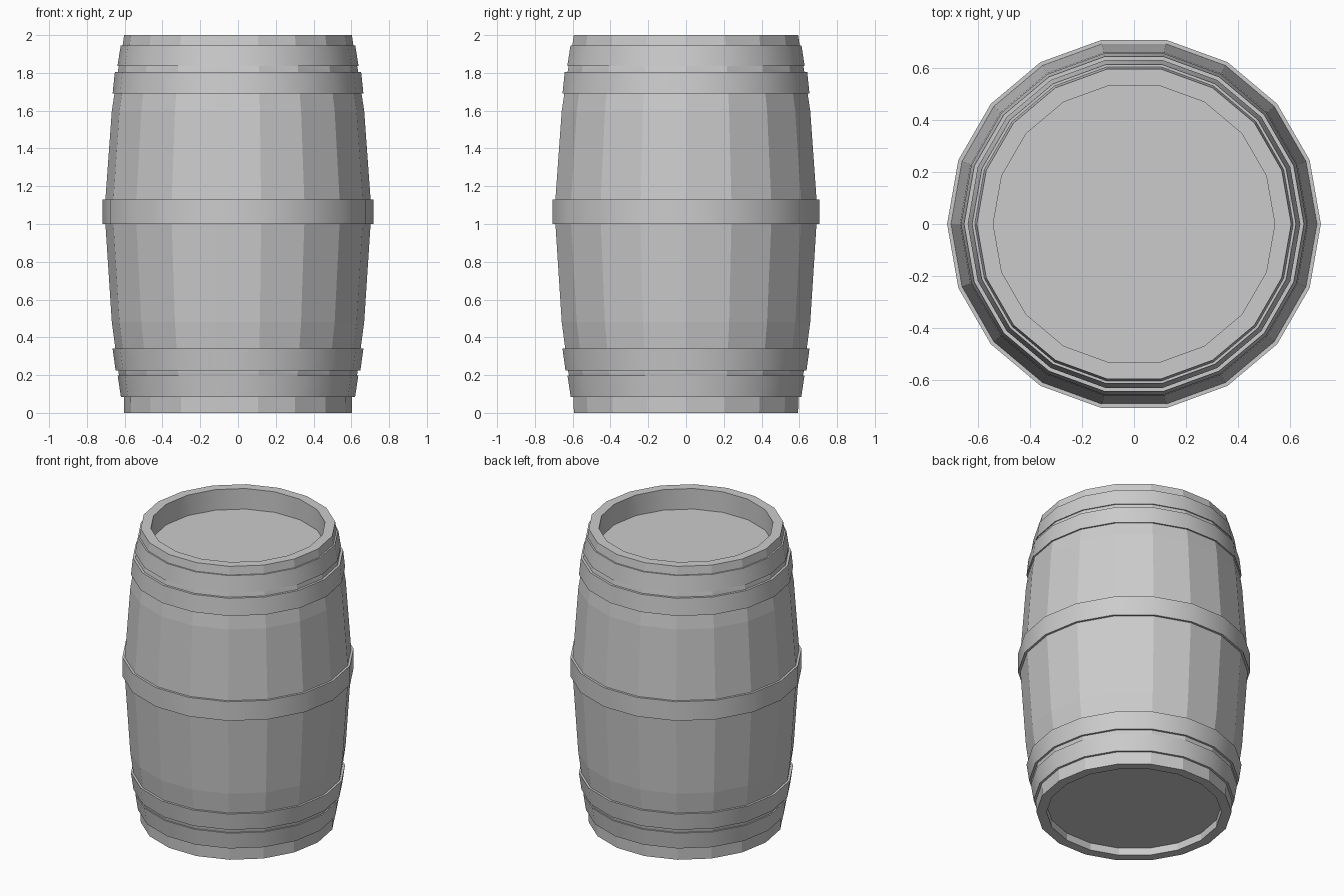
import bpy, math

if "Cube" in bpy.data.objects:
    bpy.data.objects.remove(bpy.data.objects["Cube"])

SIDES = 18

gray = bpy.data.materials.new("plain gray")
gray.use_nodes = True
gray.diffuse_color = (0.6, 0.6, 0.6, 1)
gray.node_tree.nodes["Principled BSDF"].inputs["Base Color"].default_value = (0.6, 0.6, 0.6, 1)


def lathe(name, profile, smooth=False, closed=False, cap_ends=False):
    """Spin (radius, height) points around z; profile runs upward on the outside."""
    verts = [(r * math.cos(a), r * math.sin(a), z)
             for r, z in profile
             for a in (math.tau * i / SIDES for i in range(SIDES))]
    rows = len(profile)
    faces = []
    for k in range(rows if closed else rows - 1):
        low, high = k * SIDES, (k + 1) % rows * SIDES
        for i in range(SIDES):
            j = (i + 1) % SIDES
            faces.append((low + i, low + j, high + j, high + i))
    if cap_ends:
        faces.append(tuple(reversed(range(SIDES))))
        faces.append(tuple(range((rows - 1) * SIDES, rows * SIDES)))
    mesh = bpy.data.meshes.new(name)
    mesh.from_pydata(verts, [], faces)
    mesh.materials.append(gray)
    obj = bpy.data.objects.new(name, mesh)
    bpy.context.collection.objects.link(obj)
    if smooth:
        bpy.ops.object.select_all(action="DESELECT")
        obj.select_set(True)
        bpy.context.view_layer.objects.active = obj
        bpy.ops.object.shade_smooth_by_angle(angle=math.radians(30))
    return obj


# Faceted stave body with rims
lathe("staves", [(0.54, 0), (0.603, 0), (0.605, 0.09), (0.632, 0.21),
                 (0.668, 0.48), (0.702, 1.0), (0.702, 1.13), (0.668, 1.6),
                 (0.634, 1.82), (0.611, 1.945), (0.603, 2.0), (0.54, 2.0)])

# Rim walls and recessed heads
lathe("bottom_rim_wall", [(0.54, 0.05), (0.54, 0)])
lathe("top_rim_wall", [(0.54, 2.0), (0.54, 1.86)], smooth=True)
lathe("heads", [(0.54, 0.05), (0.54, 1.86)], cap_ends=True)

# Hoops: bottom height and radius, top height and radius
hoops = {
    "bottom_hoop": (0.085, 0.62, 0.197, 0.637),
    "lower_hoop": (0.225, 0.648, 0.34, 0.664),
    "middle_hoop": (1.0, 0.717, 1.13, 0.717),
    "upper_hoop": (1.69, 0.664, 1.805, 0.652),
    "top_hoop": (1.837, 0.638, 1.945, 0.621),
}
for name, (z0, r0, z1, r1) in hoops.items():
    lathe(name, [(r0 - 0.04, z0), (r0, z0), (r1, z1), (r1 - 0.04, z1)],
          smooth=True, closed=True)
